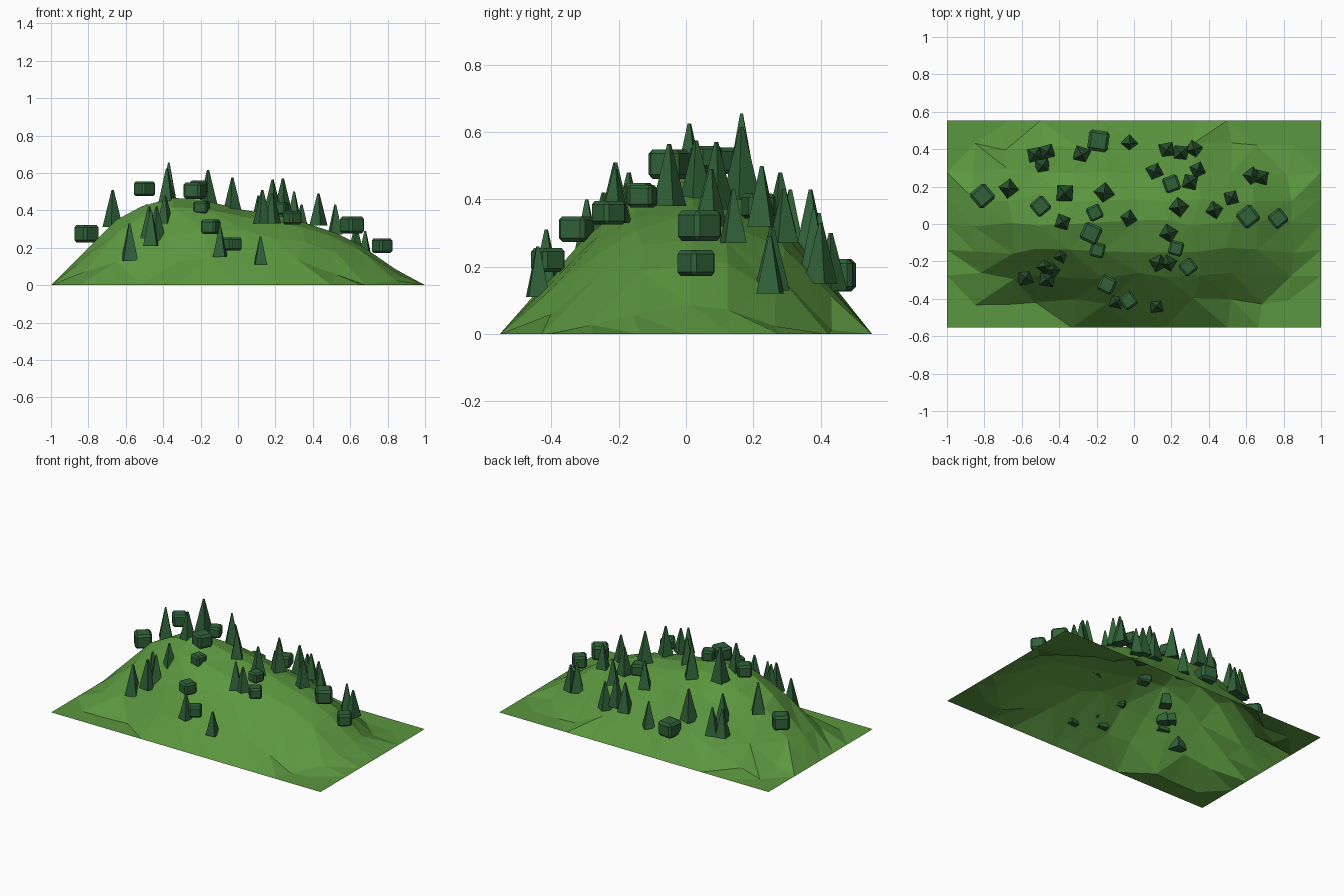
import bpy, bmesh, random
from math import radians
from mathutils import Matrix, Vector

if "Cube" in bpy.data.objects:
    bpy.data.objects.remove(bpy.data.objects["Cube"])

random.seed(4)


def material(name, rgb):
    m = bpy.data.materials.new(name)
    m.diffuse_color = (*rgb, 1)
    m.use_nodes = True
    m.node_tree.nodes["Principled BSDF"].inputs["Base Color"].default_value = m.diffuse_color
    return m


GRASS = material("grass", (0.105, 0.31, 0.05))
LEAF = material("leaf", (0.03, 0.12, 0.04))


def finish(bm, name, mat):
    me = bpy.data.meshes.new(name)
    bm.to_mesh(me)
    bm.free()
    me.materials.append(mat)
    ob = bpy.data.objects.new(name, me)
    bpy.context.collection.objects.link(ob)
    return ob


def interp(pts, v):
    if v <= pts[0][0]:
        return pts[0][1]
    for (a, p), (b, q) in zip(pts, pts[1:]):
        if v <= b:
            return p + (q - p) * (v - a) / (b - a)
    return pts[-1][1]


# hill profiles: ridge height along x, cross-section along y, narrowing to the ends
RIDGE = [(-1, 0), (-.8, .2), (-.7, .31), (-.6, .39), (-.4, .47), (-.2, .46), (0, .41),
         (.2, .38), (.4, .33), (.6, .25), (.7, .19), (.85, .08), (1, 0)]
CROSS = [(-.55, 0), (-.385, .43), (-.255, .74), (-.15, .9), (0, 1), (.2, .92),
         (.3, .72), (.39, .47), (.46, .25), (.55, 0)]
FRONT = [(-.83, .66), (-.5, .75), (-.2, 1), (.3, 1), (.83, .65)]
BACK = [(-.87, .6), (-.5, .9), (-.2, 1), (.3, 1), (.87, .52)]


def height(x, y):
    s = interp(FRONT if y < 0 else BACK, x)
    return interp(RIDGE, x) * interp(CROSS, y / s)


# faceted hill sheet
NX, NY = 12, 8
bm = bmesh.new()
grid = []
for j in range(NY + 1):
    row = []
    for i in range(NX + 1):
        x, y = -1 + 2 * i / NX, -.553 + 1.106 * j / NY
        z = 0
        if 0 < i < NX and 0 < j < NY:
            x += random.uniform(-.03, .03)
            y += random.uniform(-.022, .022)
            z = height(x, y)
        row.append(bm.verts.new((x, y, z)))
    grid.append(row)
for j in range(NY):
    for i in range(NX):
        a, b, c, d = grid[j][i], grid[j][i + 1], grid[j + 1][i + 1], grid[j + 1][i]
        if random.random() < .5:
            tris = (a, b, c), (a, c, d)
        else:
            tris = (a, b, d), (b, c, d)
        for t in tris:
            bm.faces.new(t)
finish(bm, "hill", GRASS)


# four-sided pointed trees: x, y, base z, top z
TREES = [
    (-.025, .43, .13, .30), (-.53, .37, .18, .36), (-.465, .385, .18, .36),
    (-.49, .31, .25, .43), (-.28, .37, .22, .43), (-.67, .19, .31, .51),
    (-.37, .165, .43, .655), (-.16, .165, .40, .615), (-.38, .01, .43, .625),
    (-.03, .03, .39, .575), (.11, .28, .30, .48), (.175, .395, .17, .36),
    (.25, .38, .18, .37), (.32, .40, .15, .33), (.34, .29, .27, .43),
    (.30, .225, .32, .50), (.52, .14, .27, .43), (.43, .075, .32, .49),
    (.24, .09, .37, .57), (.185, -.05, .38, .565), (.13, -.21, .33, .51),
    (.185, -.21, .33, .49), (.63, .255, .13, .32), (.68, .25, .12, .29),
    (.12, -.44, .11, .26), (-.095, -.415, .15, .31), (-.58, -.285, .13, .33),
    (-.475, -.225, .25, .42), (-.465, -.295, .21, .40), (-.435, -.245, .24, .42),
    (-.39, -.17, .31, .48)]
for n, (x, y, z0, z1) in enumerate(TREES):
    h = z1 - z0
    bm = bmesh.new()
    bmesh.ops.create_cone(bm, cap_ends=True, segments=4, radius1=.015 + .2 * h,
                          radius2=.006, depth=h)
    ob = finish(bm, f"tree_{n + 1:02d}", LEAF)
    ob.location = (x, y, (z0 + z1) / 2)
    ob.rotation_euler.z = random.uniform(0, 1.57)

# chamfered block bushes: x, y, centre z, side, turn in degrees
BUSHES = [
    (-.19, .445, .175, .11, -8), (-.81, .15, .275, .105, 40), (-.5, .095, .515, .09, 40),
    (-.21, .06, .525, .078, 25), (-.23, -.05, .505, .10, -25), (-.195, -.14, .415, .076, -15),
    (-.145, -.325, .312, .086, -25), (-.03, -.41, .22, .08, 35), (.20, .215, .38, .085, 20),
    (.225, -.13, .41, .076, -15), (.29, -.23, .36, .08, 38), (.61, .04, .322, .102, 38),
    (.77, .03, .211, .088, 38)]
for n, (x, y, z, s, turn) in enumerate(BUSHES):
    bm = bmesh.new()
    bmesh.ops.create_cube(bm, size=1)
    bmesh.ops.scale(bm, vec=Vector((s, s, s * .88)), verts=bm.verts)
    bmesh.ops.bevel(bm, geom=bm.edges[:], offset=s * .13, segments=1, affect='EDGES')
    ob = finish(bm, f"bush_{n + 1:02d}", LEAF)
    ob.location = (x, y, z)
    ob.rotation_euler.z = radians(turn)
